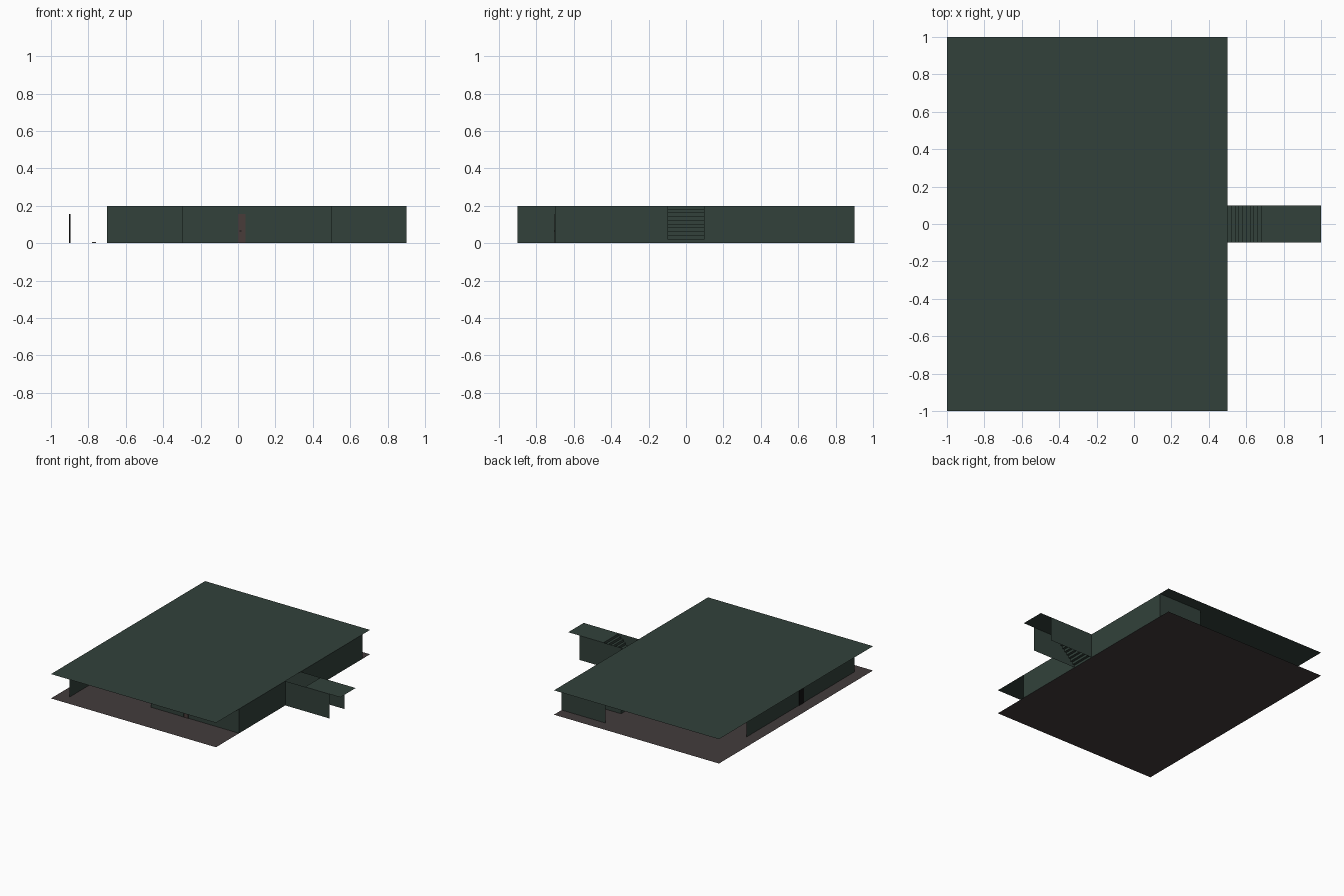
import bpy, bmesh

if "Cube" in bpy.data.objects:
    bpy.data.objects.remove(bpy.data.objects["Cube"])


def mat(name, rgb):
    m = bpy.data.materials.new(name)
    m.diffuse_color = (*rgb, 1)
    m.use_nodes = True
    m.node_tree.nodes["Principled BSDF"].inputs["Base Color"].default_value = m.diffuse_color
    return m


GREEN = mat("dark_green", (0.032, 0.053, 0.043))
BROWN = mat("dark_brown", (0.056, 0.045, 0.045))
DOOR = mat("door_brown", (0.065, 0.045, 0.042))
BLACK = mat("near_black", (0.006, 0.006, 0.006))
PAPER = mat("paper_grey", (0.25, 0.24, 0.22))
H = 0.2


def sheet(name, quads, m):
    """One object made of flat four-cornered sheets."""
    bm = bmesh.new()
    for q in quads:
        bm.faces.new([bm.verts.new(p) for p in q])
    bmesh.ops.remove_doubles(bm, verts=bm.verts[:], dist=1e-5)
    me = bpy.data.meshes.new(name)
    bm.to_mesh(me)
    bm.free()
    me.materials.append(m)
    ob = bpy.data.objects.new(name, me)
    bpy.context.collection.objects.link(ob)
    return ob


def flat(x0, x1, y0, y1, z):
    return [(x0, y0, z), (x1, y0, z), (x1, y1, z), (x0, y1, z)]


def wall(x0, y0, x1, y1, z0=0, z1=H):
    return [(x0, y0, z0), (x1, y1, z0), (x1, y1, z1), (x0, y0, z1)]


def box(name, lo, hi, m):
    bm = bmesh.new()
    bmesh.ops.create_cube(bm, size=1)
    for v in bm.verts:
        v.co = [(a + b) / 2 + c * (b - a) for a, b, c in zip(lo, hi, v.co)]
    me = bpy.data.meshes.new(name)
    bm.to_mesh(me)
    bm.free()
    me.materials.append(m)
    ob = bpy.data.objects.new(name, me)
    bpy.context.collection.objects.link(ob)


# floor and ceiling
sheet("floor", [flat(-1, 0.5, -1, 1, 0)], BROWN)
sheet("ceiling", [flat(-1, 0.5, -1, 1, H)], GREEN)

# outer walls, open beside the stairs
sheet("outer_walls", [
    wall(0.5, -0.7, 0.5, -0.1), wall(0.5, 0.1, 0.5, 0.9),
    wall(0.1, 0.9, 0.5, 0.9),
    wall(-0.9, -0.9, -0.9, 0.5),
    wall(-0.3, -0.7, 0.5, -0.7),
], GREEN)

# inner corridor walls
sheet("inner_walls", [
    wall(-0.7, -0.5, -0.7, 0.5), wall(-0.7, -0.5, -0.3, -0.5),
    wall(-0.3, -0.7, -0.3, -0.5),
    wall(-0.7, 0.5, 0.1, 0.5), wall(0.1, 0.5, 0.1, 0.7),
    wall(0.1, 0.7, 0.3, 0.7), wall(0.3, 0.1, 0.3, 0.7),
    wall(0.3, 0.1, 0.5, 0.1), wall(0.3, -0.1, 0.5, -0.1),
], GREEN)

# stairwell side walls
sheet("stair_walls", [wall(0.5, s * 0.1, 0.9, s * 0.1) for s in (-1, 1)], GREEN)

# stairs and upper landing
steps = []
n = 10
for i in range(n):
    x, z = 0.5 + 0.02 * i, 0.02 * i
    steps.append(wall(x, -0.1, x, 0.1, z, z + 0.02))
    steps.append(flat(x, x + 0.02, -0.1, 0.1, z + 0.02))
sheet("stairs", steps, GREEN)
sheet("landing", [flat(0.7, 1.0, -0.1, 0.1, H)], GREEN)

# front door leaves, with handle
box("front_door_left", (-0.04, -0.702, 0), (-0.002, -0.698, 0.155), GREEN)
box("front_door_right", (0.0, -0.703, 0), (0.04, -0.697, 0.155), DOOR)
box("front_door_handle", (0.008, -0.706, 0.062), (0.02, -0.694, 0.068), BLACK)

# side door in the long wall
box("side_door", (-0.904, -0.24, 0), (-0.896, -0.18, 0.155), BLACK)

# paper scrap on the floor
box("paper_scrap", (-0.78, -0.52, 0), (-0.76, -0.5, 0.005), PAPER)
